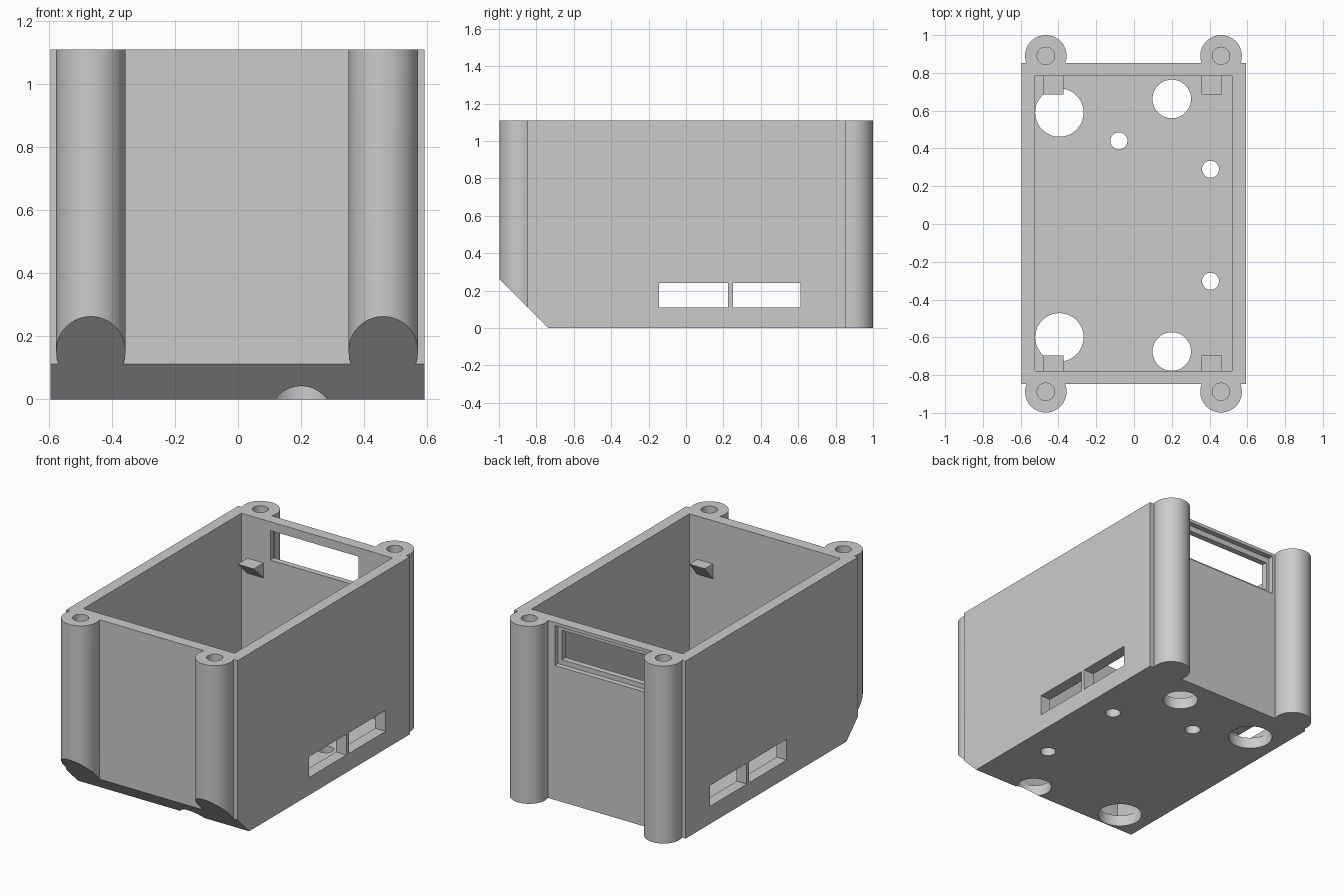
import bpy, bmesh, math

if "Cube" in bpy.data.objects:
    bpy.data.objects.remove(bpy.data.objects["Cube"])

grey = bpy.data.materials.new("light grey plastic")
grey.diffuse_color = (0.6, 0.6, 0.6, 1)
grey.use_nodes = True
grey.node_tree.nodes["Principled BSDF"].inputs["Base Color"].default_value = grey.diffuse_color
TOP = 1.11


def make_object(name, bm):
    bmesh.ops.recalc_face_normals(bm, faces=bm.faces)
    mesh = bpy.data.meshes.new(name)
    bm.to_mesh(mesh)
    bm.free()
    mesh.materials.append(grey)
    obj = bpy.data.objects.new(name, mesh)
    bpy.context.collection.objects.link(obj)
    return obj


def block(name, x0, x1, y0, y1, z0, z1):
    bm = bmesh.new()
    bmesh.ops.create_cube(bm, size=1)
    for v in bm.verts:
        v.co = ((x0 + x1) / 2 + v.co.x * (x1 - x0),
                (y0 + y1) / 2 + v.co.y * (y1 - y0),
                (z0 + z1) / 2 + v.co.z * (z1 - z0))
    return make_object(name, bm)


def cylinder(name, x, y, r, z0, z1, sides=64):
    bm = bmesh.new()
    bmesh.ops.create_cone(bm, cap_ends=True, segments=sides,
                          radius1=r, radius2=r, depth=z1 - z0)
    bmesh.ops.translate(bm, verts=bm.verts, vec=(x, y, (z0 + z1) / 2))
    return make_object(name, bm)


def prism(name, x0, x1, profile):
    """Extrude a (y, z) profile along x."""
    bm = bmesh.new()
    face = bm.faces.new([bm.verts.new((x0, y, z)) for y, z in profile])
    ext = bmesh.ops.extrude_face_region(bm, geom=[face])
    moved = [g for g in ext["geom"] if isinstance(g, bmesh.types.BMVert)]
    bmesh.ops.translate(bm, verts=moved, vec=(x1 - x0, 0, 0))
    return make_object(name, bm)


def combine(target, tool, operation):
    mod = target.modifiers.new(operation.lower(), 'BOOLEAN')
    mod.operation = operation
    mod.solver = 'EXACT'
    mod.object = tool
    bpy.context.view_layer.objects.active = target
    bpy.ops.object.modifier_apply(modifier=mod.name)
    bpy.data.objects.remove(tool)


# Outer shell with four screw pillars
case = block("enclosure", -0.595, 0.592, -0.848, 0.853, 0, TOP)
pillars = [(x, y) for x in (-0.467, 0.461) for y in (-0.888, 0.89)]
for x, y in pillars:
    combine(case, cylinder("pillar", x, y, 0.11, 0, TOP), 'UNION')

# Interior cavity, leaving walls and floor
combine(case, block("cavity", -0.525, 0.52, -0.777, 0.783, 0.07, 1.3), 'DIFFERENCE')

# Blind screw holes in the pillars
for x, y in pillars:
    combine(case, cylinder("screw_hole", x, y, 0.046, 0.7, 1.3, 32), 'DIFFERENCE')

# Sloped lower front edge
combine(case, prism("front_slope", -1, 1,
                    [(-1.2, 0.465), (-0.535, -0.2), (-1.2, -0.2)]), 'DIFFERENCE')

# Paired slots through both side walls
for y0, y1 in ((-0.145, 0.225), (0.25, 0.613)):
    combine(case, block("side_slot", -1, 1, y0, y1, 0.11, 0.24), 'DIFFERENCE')

# Round openings in the floor
for x, y, r in ((-0.395, 0.59, 0.128), (-0.395, -0.6, 0.128),
                (0.2, 0.662, 0.102), (0.2, -0.675, 0.102),
                (-0.08, 0.44, 0.045), (0.405, 0.29, 0.045), (0.405, -0.303, 0.045)):
    combine(case, cylinder("floor_hole", x, y, r, -0.1, 0.095), 'DIFFERENCE')

# Stepped window in the back wall
combine(case, block("window_recess", -0.345, 0.31, 0.82, 0.95, 0.84, 1.09), 'DIFFERENCE')
combine(case, block("window", -0.325, 0.285, 0.7, 0.95, 0.87, 1.055), 'DIFFERENCE')

# Smooth round surfaces, crisp edges
bpy.ops.object.select_all(action='DESELECT')
case.select_set(True)
bpy.context.view_layer.objects.active = case
bpy.ops.object.shade_smooth_by_angle(angle=math.radians(30))

# Wedge clips on the inner front and back walls
for side, x0, x1 in (("left", -0.483, -0.372), ("right", 0.358, 0.466)):
    for end, wall, tip in (("front", -0.778, -0.697), ("back", 0.784, 0.685)):
        prism(f"{end}_{side}_clip", x0, x1, [(wall, 0.84), (tip, 0.84), (wall, 0.745)])
